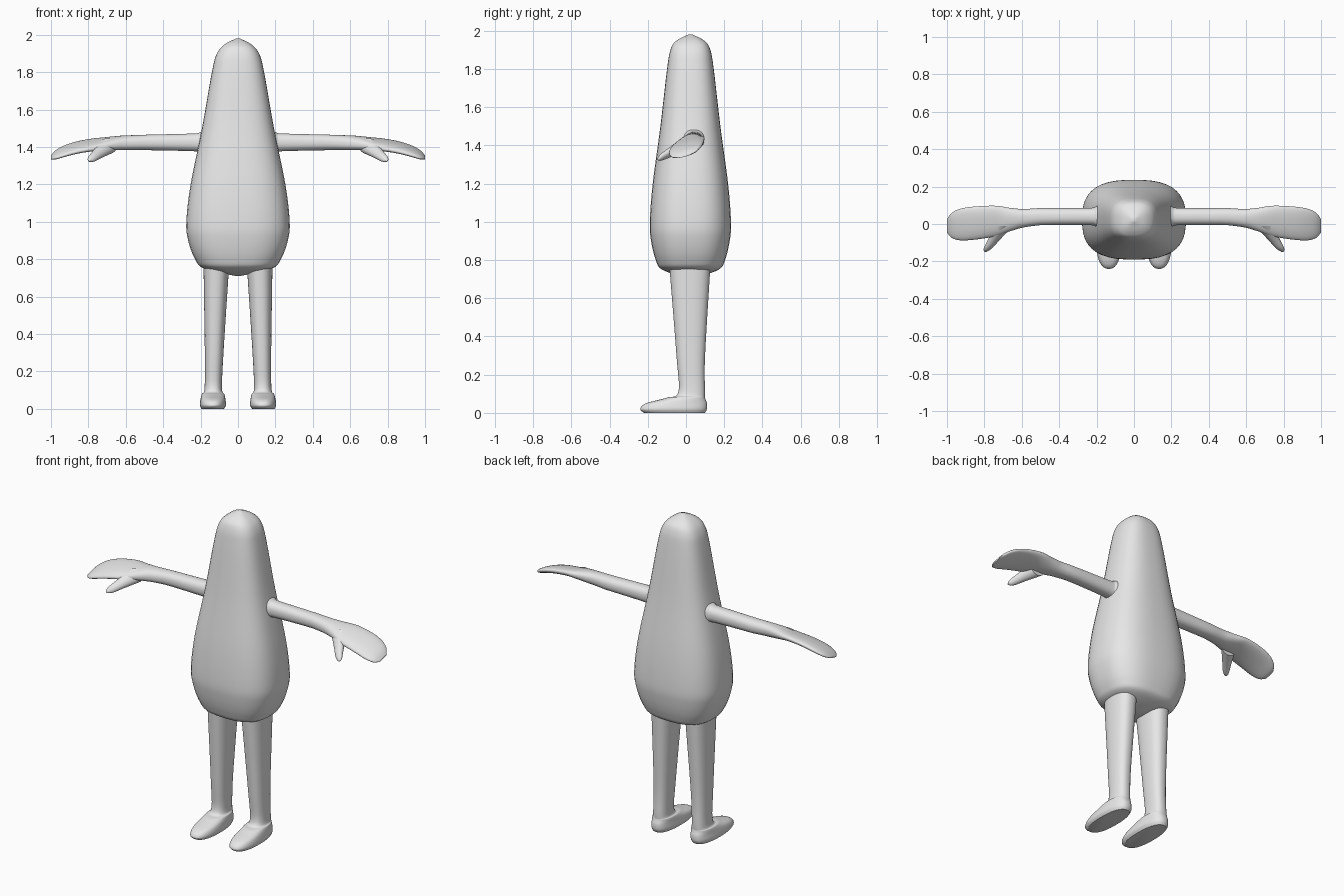
import bpy, bmesh, math
from mathutils import Vector

if "Cube" in bpy.data.objects:
    bpy.data.objects.remove(bpy.data.objects["Cube"])

grey = bpy.data.materials.new("plain grey")
grey.use_nodes = True
grey.diffuse_color = (0.8, 0.8, 0.8, 1)
grey.node_tree.nodes["Principled BSDF"].inputs["Base Color"].default_value = grey.diffuse_color

SIDES = 40
STEPS = 6


def blend(before, start, end, after, t):
    """Smooth curve from start to end, guided by both neighbours."""
    leave, arrive = (end - before) / 2, (after - start) / 2
    gap = end - start
    return (start + leave * t + (gap * 3 - leave * 2 - arrive) * t * t
            + (leave + arrive - gap * 2) * t * t * t)


def smooth_stations(stations):
    """Fill in extra stations along a curve through the given ones."""
    points = [Vector(station) for station in stations]
    padded = [points[0], *points, points[-1]]
    filled = [blend(*group, step / STEPS)
              for group in zip(padded, padded[1:], padded[2:], padded[3:])
              for step in range(STEPS)]
    return filled + [points[-1]]


def power_wave(value, roundness):
    return math.copysign(abs(value) ** (2 / roundness), value)


def loft(name, stations, section, roundness, mirror=False):
    """Skin of rounded sections; section gives centre and two half axes."""
    bm = bmesh.new()
    rings = []
    for station in smooth_stations(stations):
        centre, across, along = (Vector(part) for part in section(*station))
        ring = []
        for side in range(SIDES):
            angle = math.tau * (side + 0.5) / SIDES
            ring.append(bm.verts.new(
                centre + across * power_wave(math.cos(angle), roundness)
                + along * power_wave(math.sin(angle), roundness)))
        rings.append(ring)
    for low, high in zip(rings, rings[1:]):
        for side in range(SIDES):
            bm.faces.new((low[side - 1], low[side], high[side], high[side - 1]))
    bm.faces.new(rings[0])
    bm.faces.new(rings[-1])
    bmesh.ops.recalc_face_normals(bm, faces=bm.faces)

    mesh = bpy.data.meshes.new(name)
    bm.to_mesh(mesh)
    bm.free()
    mesh.materials.append(grey)
    part = bpy.data.objects.new(name, mesh)
    bpy.context.collection.objects.link(part)
    bpy.ops.object.select_all(action="DESELECT")
    part.select_set(True)
    bpy.context.view_layer.objects.active = part
    bpy.ops.object.shade_smooth_by_angle(angle=math.radians(50))
    if mirror:
        part.modifiers.new("Mirror", "MIRROR")


def body_section(height, width):
    """The body is flatter from front to back where it is wide."""
    depth = min(width, width * 0.66 + 0.03)
    return (0, 0.023, height), (width, 0, 0), (0, depth, 0)


def leg_section(height, width, front, back):
    """The legs lean in slightly towards the hips."""
    centre = (0.135 - height / 40, (front + back) / 2, height)
    return centre, (width, 0, 0), (0, (back - front) / 2, 0)


def arm_section(reach, depth, thickness):
    """The hand bends down and forward, and tilts up at the back."""
    hand = max(reach - 0.5, 0)
    centre = (reach, 0.04 - hand / 10, 1.425 - 0.08 * reach ** 7)
    tilt = min(hand, 0.25)
    return centre, (0, depth, depth * tilt), (0, 0, thickness)


def thumb_section(forward, width):
    """The thumb slants outward and down as it reaches forward."""
    centre = (0.69 + forward * 0.7, -forward, 1.41 - forward * 0.55)
    return centre, (width, 0, 0), (0, 0, width * 0.85)


# Pear-shaped body and head: height, half width
loft("body",
     [(0.71, 0.01), (0.75, 0.18), (0.8, 0.23), (0.9, 0.267), (1, 0.277),
      (1.2, 0.254), (1.5, 0.193), (1.8, 0.14), (1.9, 0.113), (1.95, 0.07),
      (1.98, 0.01)],
     body_section, roundness=2.7)

# Legs flowing into flat-soled feet: height, half width, front, back
loft("leg_and_foot",
     [(0, 0.06, -0.22, 0.1), (0.02, 0.07, -0.24, 0.11),
      (0.05, 0.067, -0.21, 0.11), (0.08, 0.06, -0.1, 0.1),
      (0.11, 0.047, -0.04, 0.1), (0.3, 0.05, -0.05, 0.1),
      (0.8, 0.07, -0.09, 0.13)],
     leg_section, roundness=2.4, mirror=True)

# Arms with mitten hands: reach, half depth, half thickness
loft("arm_and_hand",
     [(0.14, 0.08, 0.08), (0.2, 0.055, 0.055), (0.25, 0.046, 0.047),
      (0.55, 0.047, 0.04), (0.65, 0.06, 0.036), (0.75, 0.083, 0.026),
      (0.9, 0.088, 0.022), (0.97, 0.07, 0.017), (1, 0.035, 0.005)],
     arm_section, roundness=2.3, mirror=True)

# Thumbs: forward reach, half width
loft("thumb", [(0.01, 0.05), (0.08, 0.033), (0.13, 0.022), (0.15, 0.005)],
     thumb_section, roundness=2, mirror=True)
